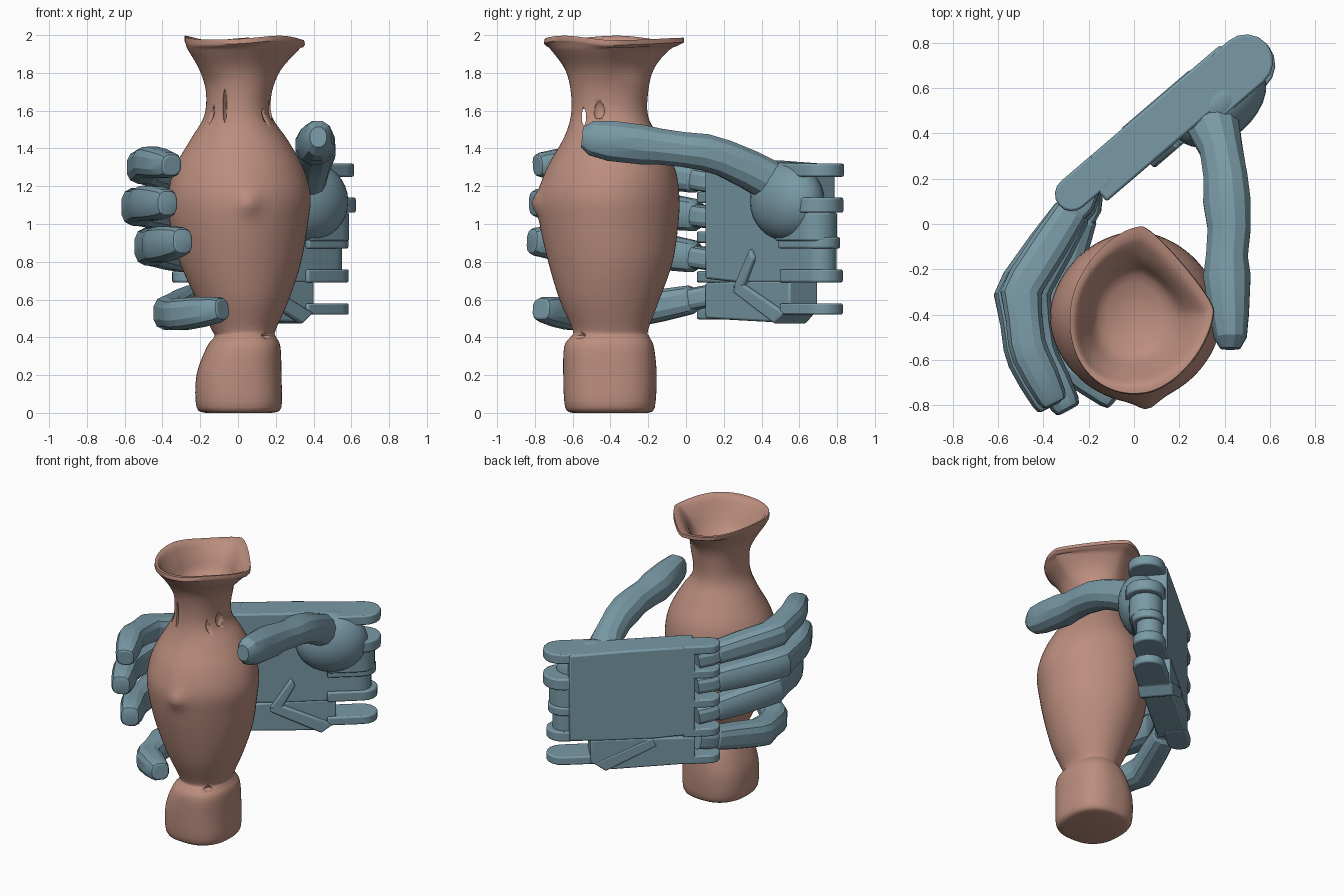
import bpy, bmesh, math
from mathutils import Vector, Matrix

if "Cube" in bpy.data.objects:
    bpy.data.objects.remove(bpy.data.objects["Cube"])


def material(name, color):
    m = bpy.data.materials.new(name)
    m.diffuse_color = (*color, 1)
    m.use_nodes = True
    m.node_tree.nodes["Principled BSDF"].inputs["Base Color"].default_value = m.diffuse_color
    return m


CLAY = material("clay", (0.50, 0.27, 0.21))
STEEL = material("blue_grey", (0.19, 0.32, 0.38))


def finish(name, bm, mat, angle=30, bevel=0):
    bmesh.ops.recalc_face_normals(bm, faces=bm.faces)
    me = bpy.data.meshes.new(name)
    bm.to_mesh(me)
    bm.free()
    ob = bpy.data.objects.new(name, me)
    bpy.context.collection.objects.link(ob)
    me.materials.append(mat)
    if bevel:
        b = ob.modifiers.new("bevel", 'BEVEL')
        b.width, b.segments = bevel, 2
    bpy.ops.object.select_all(action='DESELECT')
    ob.select_set(True)
    bpy.context.view_layer.objects.active = ob
    bpy.ops.object.shade_smooth_by_angle(angle=math.radians(angle))
    return ob


def loft(name, rings, mat, angle=30):
    bm = bmesh.new()
    vr = [[bm.verts.new(p) for p in r] for r in rings]
    n = len(vr[0])
    for a, b in zip(vr, vr[1:]):
        for i in range(n):
            bm.faces.new((a[i], a[(i + 1) % n], b[(i + 1) % n], b[i]))
    bm.faces.new(vr[0])
    bm.faces.new(vr[-1])
    return finish(name, bm, mat, angle)


def super_circle(n, e):
    out = []
    for i in range(n):
        t = 2 * math.pi * (i + 0.5) / n
        c, s = math.cos(t), math.sin(t)
        out.append((math.copysign(abs(c) ** (2 / e), c), math.copysign(abs(s) ** (2 / e), s)))
    return out


def catmull(rows, steps):
    out = []
    for i in range(len(rows) - 1):
        p0, p1, p2, p3 = (rows[min(max(i + k, 0), len(rows) - 1)] for k in (-1, 0, 1, 2))
        for s in range(steps):
            t = s / steps
            out.append([b + 0.5 * t * (c - a + t * (2*a - 5*b + 4*c - d + t * (3*(b - c) + d - a)))
                        for a, b, c, d in zip(p0, p1, p2, p3)])
    return out + [list(rows[-1])]


# Vase: rows of z, x range, y range, squareness
outer = [
    (0.00, -0.17, 0.18, -0.60, -0.20, 2.4), (0.03, -0.22, 0.23, -0.64, -0.165, 2.5),
    (0.20, -0.22, 0.23, -0.65, -0.155, 2.5), (0.35, -0.165, 0.225, -0.645, -0.17, 2.4),
    (0.405, -0.125, 0.20, -0.61, -0.195, 2.2), (0.44, -0.14, 0.20, -0.60, -0.20, 2.1),
    (0.60, -0.22, 0.27, -0.67, -0.14, 2.0), (0.80, -0.31, 0.335, -0.73, -0.07, 1.9),
    (1.00, -0.36, 0.37, -0.775, -0.04, 1.85), (1.15, -0.37, 0.385, -0.785, -0.035, 1.85),
    (1.30, -0.335, 0.345, -0.735, -0.06, 1.9), (1.45, -0.25, 0.26, -0.65, -0.14, 2.0),
    (1.57, -0.18, 0.18, -0.61, -0.20, 2.1), (1.70, -0.17, 0.18, -0.61, -0.20, 2.1),
    (1.82, -0.205, 0.23, -0.64, -0.17, 1.9), (1.92, -0.26, 0.32, -0.71, -0.09, 1.75),
    (1.96, -0.28, 0.355, -0.75, -0.01, 1.65)]
inner = [
    (1.985, -0.28, 0.35, -0.745, -0.01, 1.65), (1.97, -0.25, 0.31, -0.70, -0.08, 1.7),
    (1.88, -0.20, 0.24, -0.64, -0.16, 1.9), (1.79, -0.155, 0.17, -0.58, -0.22, 2.0),
    (1.75, -0.05, 0.06, -0.46, -0.34, 2.0)]
rings = []
for z, x0, x1, y0, y1, e in catmull(outer, 4) + catmull(inner, 3):
    ring = []
    for c, s in super_circle(72, e):
        x, y = (x0 + x1) / 2 + c * (x1 - x0) / 2, (y0 + y1) / 2 + s * (y1 - y0) / 2
        zz = z
        if s < -0.5:  # small point on the belly
            y -= 0.035 * math.exp(-((x - 0.06) ** 2 + (z - 1.11) ** 2) / 0.003)
        skew = 0.08 * max(0, c * s) * min(1, max(0, (z - 1.75) / 0.2))
        x, y = x - skew, y - skew  # lopsided mouth
        if z > 1.94:  # uneven lip
            zz += 0.012 * math.sin(5 * x + 9 * y)
        ring.append((x, y, zz))
    rings.append(ring)
vase = loft("vase", rings, CLAY, 50)

# Slits in the neck and pits above the foot
bm = bmesh.new()
for loc, size in [((0, -0.54, 1.565), (0.25, 0.014, 0.055)), ((-0.07, -0.62, 1.63), (0.014, 0.05, 0.10)),
                  ((0.17, -0.46, 1.60), (0.02, 0.03, 0.05)), ((0.19, -0.31, 1.58), (0.02, 0.035, 0.03)),
                  ((-0.09, -0.59, 0.41), (0.025, 0.03, 0.015)), ((0.155, -0.57, 0.41), (0.03, 0.04, 0.018))]:
    bmesh.ops.create_uvsphere(bm, u_segments=16, v_segments=8, radius=1,
                              matrix=Matrix.Translation(loc) @ Matrix.Diagonal((*size, 1)))
cutter = finish("slit_cutter", bm, CLAY)
cutter.hide_render = True
cut = vase.modifiers.new("slits", 'BOOLEAN')
cut.operation, cut.object, cut.solver = 'DIFFERENCE', cutter, 'EXACT'
bpy.ops.object.select_all(action='DESELECT')
bpy.context.view_layer.objects.active = vase
bpy.ops.object.modifier_apply(modifier=cut.name)
bpy.data.objects.remove(cutter)

# Palm frame: u runs to the wrist, z up, n towards the vase
U, N, Z = Vector((0.76, 0.65, 0)), Vector((0.65, -0.76, 0)), Vector((0, 0, 1))
ORIGIN = Vector((-0.38, 0.14, 0))


def palm(u, z, n):
    return ORIGIN + U * u + Z * z + N * n


def prism(name, pts, offset, bevel=0.012):
    bm = bmesh.new()
    f = bm.faces.new([bm.verts.new(p) for p in pts])
    r = bmesh.ops.extrude_face_region(bm, geom=[f])
    bmesh.ops.translate(bm, vec=offset, verts=[v for v in r["geom"] if isinstance(v, bmesh.types.BMVert)])
    return finish(name, bm, STEEL, 30, bevel)


def plate(name, uz, n0, n1, bevel=0.012):
    return prism(name, [palm(u, z, n0) for u, z in uz], N * (n1 - n0), bevel)


def lug(name, u0, u1, n0, n1, z0, z1, end):
    """Flat ear in the u-n plane, rounded at u0 (end=-1) or u1 (end=1)."""
    r, nm = (n1 - n0) / 2, (n0 + n1) / 2
    tip, root = (u1 - r, u0) if end > 0 else (u0 + r, u1)
    arc = [(tip + end * r * math.cos(a), nm + r * math.sin(a))
           for a in (math.pi * (k / 8 - 0.5) for k in range(9))]
    pts = [(root, n0)] + arc + [(root, n1)]
    prism(name, [palm(u, z0, n) for u, n in pts], Z * (z1 - z0), 0.01)


plate("palm", [(0.17, 0.71), (0.17, 1.345), (0.6, 1.335), (1.0, 1.315), (1.0, 0.70), (0.82, 0.69), (0.45, 0.69)], 0, 0.20)
plate("palm_little_side", [(0.17, 0.50), (0.17, 0.69), (0.60, 0.70), (0.86, 0.70), (0.86, 0.53), (0.72, 0.48)], 0, 0.20)
plate("palm_crease_lower", [(0.42, 0.64), (0.46, 0.70), (0.84, 0.53), (0.76, 0.47)], -0.004, 0.225)
plate("palm_crease_upper", [(0.42, 0.66), (0.56, 0.87), (0.59, 0.82), (0.50, 0.66)], 0.15, 0.225)

# Wrist hinge ears and blocks: u end, n range, z range
for i, (u1, n0, n1, z0, z1) in enumerate([
        (1.16, 0.01, 0.25, 1.25, 1.32), (1.16, 0.01, 0.27, 1.06, 1.14), (1.12, 0.03, 0.25, 0.91, 1.06),
        (1.13, 0.02, 0.23, 0.87, 0.93), (1.10, 0.03, 0.20, 0.75, 0.88), (1.14, 0.01, 0.22, 0.69, 0.76),
        (1.14, 0.01, 0.22, 0.52, 0.58)]):
    lug(f"wrist_ear_{i}", 0.80, u1, n0, n1, z0, z1, 1)

# Finger prongs
for i, z in enumerate([1.315, 1.14, 0.93, 0.72, 0.525]):
    lug(f"knuckle_prong_{i}", 0.0, 0.25, 0.0, 0.15, z - 0.03, z + 0.03, -1)


def tube(name, pts, sides=12, e=2.8):
    """Loft through (position, half depth, half height) rings."""
    rings = []
    for i, (p, rd, rh) in enumerate(pts):
        t = (pts[min(i + 1, len(pts) - 1)][0] - pts[max(i - 1, 0)][0]).normalized()
        side = t.cross(Z).normalized()
        up = side.cross(t)
        rings.append([p + side * c * rd + up * s * rh for c, s in super_circle(sides, e)])
    return loft(name, rings, STEEL, 25)


# Fingers: knuckle, two joints, tip, half height
fingers = {
    "index_finger": [(-0.25, 0.10, 1.23), (-0.50, -0.29, 1.30), (-0.47, -0.55, 1.33), (-0.35, -0.79, 1.31), 0.088],
    "middle_finger": [(-0.25, 0.10, 1.04), (-0.53, -0.30, 1.09), (-0.49, -0.57, 1.11), (-0.37, -0.81, 1.11), 0.10],
    "ring_finger": [(-0.24, 0.09, 0.82), (-0.46, -0.30, 0.88), (-0.42, -0.58, 0.89), (-0.29, -0.82, 0.91), 0.10],
    "little_finger": [(-0.22, 0.08, 0.61), (-0.36, -0.34, 0.53), (-0.31, -0.59, 0.52), (-0.08, -0.77, 0.55), 0.09],
}
for name, data in fingers.items():
    k = [Vector(p) for p in data[:4]]
    h = data[4]
    rings = []
    for seg, stops in enumerate([[(0.08, 0.68), (0.14, 0.86), (0.5, 0.96), (0.9, 0.98)],
                                 [(0.06, 1.03), (0.5, 0.92), (0.9, 0.94)],
                                 [(0.12, 0.95), (0.5, 0.90), (0.88, 0.76), (0.98, 0.64), (1.0, 0.52)]]):
        for t, s in stops:
            rings.append((k[seg].lerp(k[seg + 1], t), 0.09 * s, h * s))
    tube(name, rings)
    # Hinge between palm and finger
    d = (k[1] - k[0]).normalized()
    tube(name + "_hinge", [(k[0] - d * 0.09, 0.06, 0.06), (k[0], 0.08, 0.06), (k[0] + d * 0.1, 0.06, 0.06)], 12, 3.5)

# Thumb and its rounded mount
thumb = [(0.34, 0.58, 1.17, 0.07, 0.07), (0.34, 0.55, 1.18, 0.115, 0.11), (0.34, 0.46, 1.22, 0.125, 0.11),
         (0.385, 0.33, 1.29, 0.097, 0.105), (0.405, 0.20, 1.35, 0.10, 0.10), (0.41, 0.10, 1.38, 0.108, 0.10),
         (0.42, -0.02, 1.395, 0.098, 0.095), (0.41, -0.14, 1.41, 0.095, 0.098), (0.41, -0.23, 1.42, 0.108, 0.108),
         (0.42, -0.40, 1.44, 0.09, 0.11), (0.425, -0.50, 1.455, 0.075, 0.095), (0.425, -0.55, 1.46, 0.045, 0.055)]
tube("thumb", [(Vector(p[:3]), p[3], p[4]) for p in thumb], 12, 2.2)
bm = bmesh.new()
bmesh.ops.create_uvsphere(bm, u_segments=28, v_segments=16, radius=1)
for v in bm.verts:
    v.co = palm(0.83 + v.co.x * 0.24, 1.12 + v.co.z * 0.21, 0.19 + v.co.y * 0.16)
finish("thumb_mount", bm, STEEL, 40)
